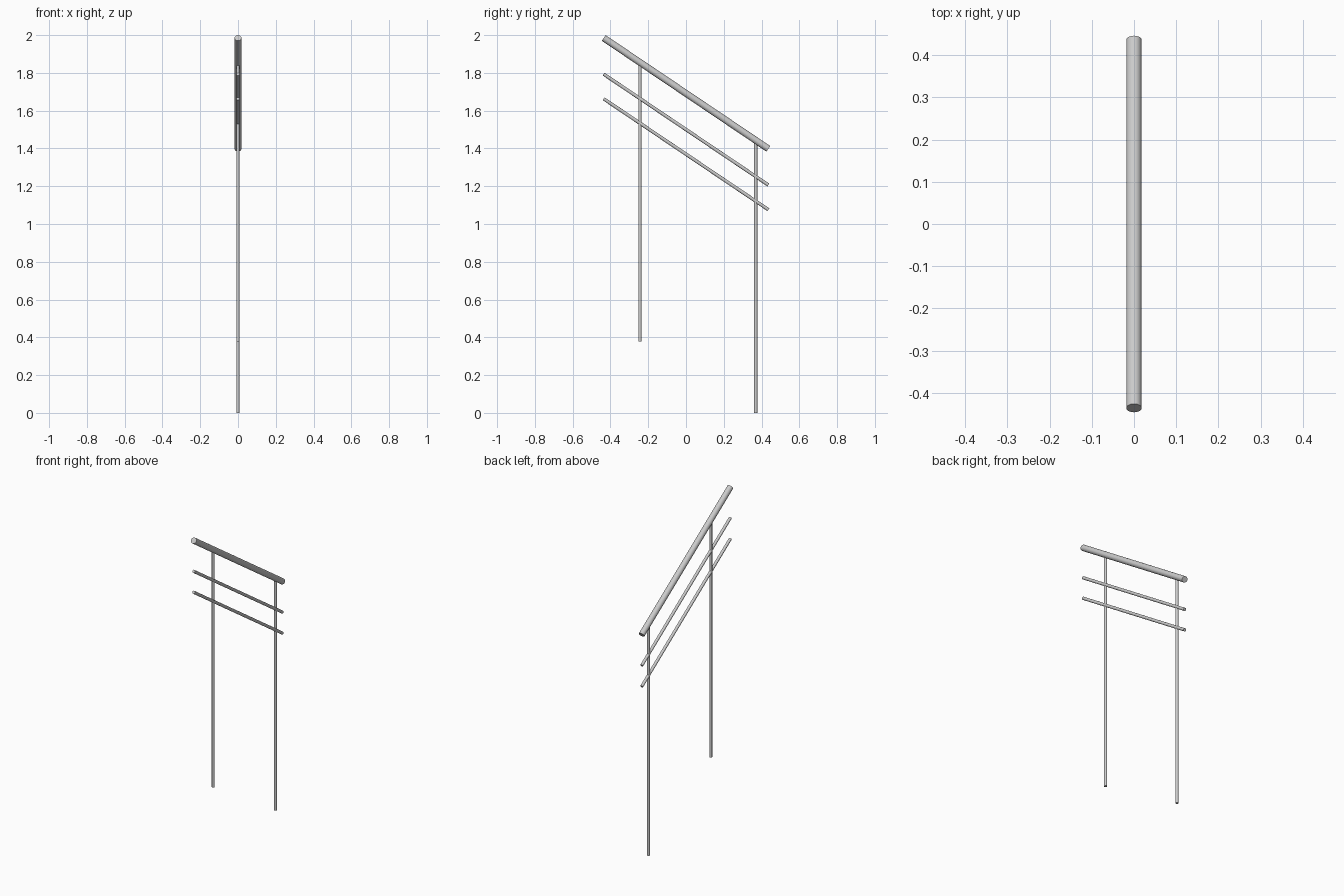
import bpy
import math
from mathutils import Vector

if "Cube" in bpy.data.objects:
    bpy.data.objects.remove(bpy.data.objects["Cube"])

HALF_Y, HALF_Z = 0.436, 0.2935   # half run and half drop of the sloping rails
HAND_Z = 1.6915                  # handrail centre height


def rod(name, start, end, radius, sides=24):
    a, b = Vector(start), Vector(end)
    bpy.ops.mesh.primitive_cylinder_add(vertices=sides, radius=radius,
                                        depth=(b - a).length, location=(a + b) / 2)
    ob = bpy.context.object
    ob.name = name
    ob.rotation_euler = (b - a).to_track_quat('Z', 'Y').to_euler()
    bpy.ops.object.shade_smooth_by_angle(angle=math.radians(40))
    return ob


# Sloping rails, high at the front and low at the back
for name, z, radius in (("handrail", HAND_Z, 0.018),
                        ("upper_rail", 1.5, 0.009),
                        ("lower_rail", 1.3695, 0.009)):
    rod(name, (0, -HALF_Y, z + HALF_Z), (0, HALF_Y, z - HALF_Z), radius)

# Upright posts, ending inside the handrail
for name, y, foot in (("front_post", -0.244, 0.378), ("back_post", 0.369, 0.0)):
    top = HAND_Z - y * HALF_Z / HALF_Y - 0.005
    rod(name, (0, y, foot), (0, y, top), 0.0085)
